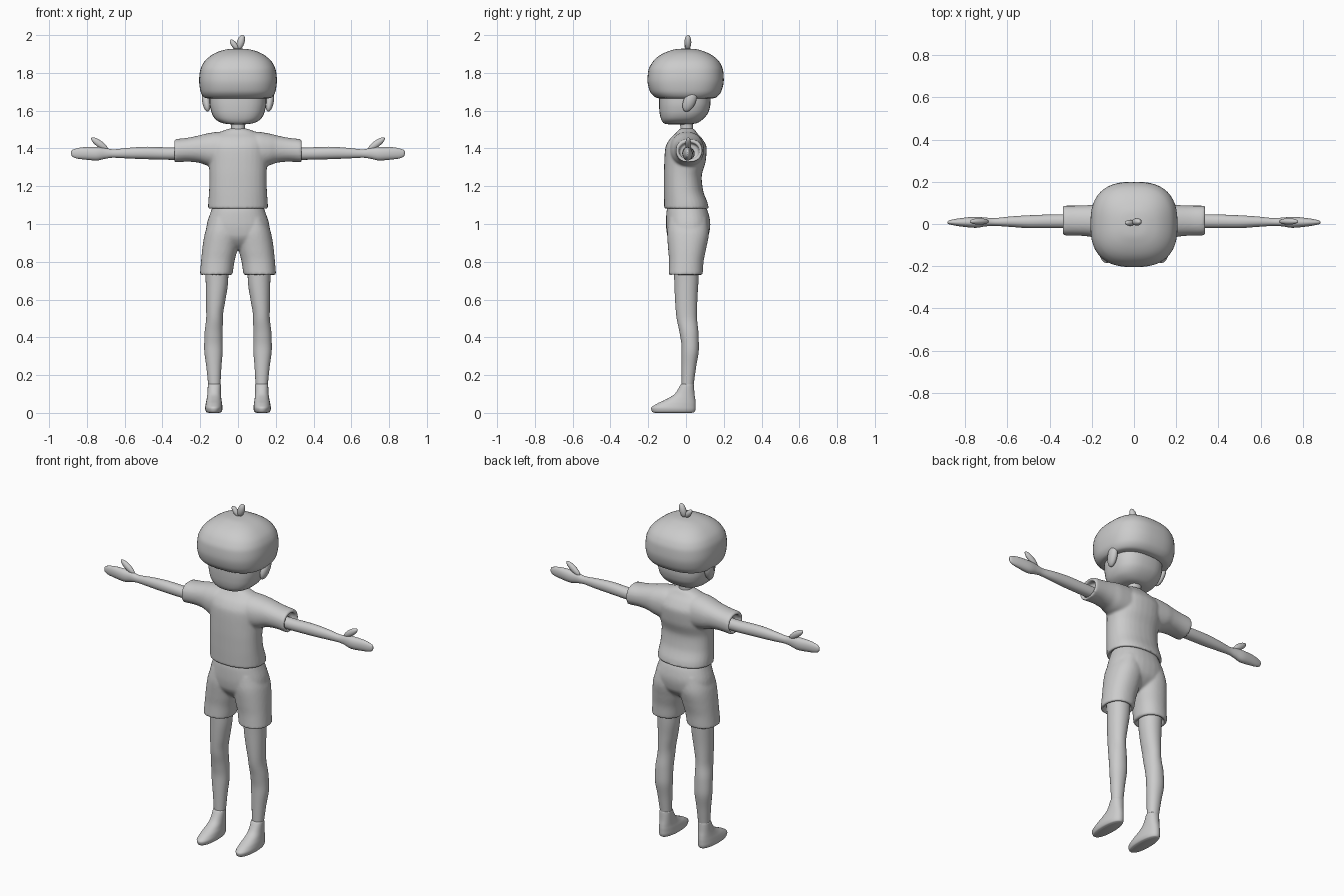
import bpy, bmesh
from math import cos, sin, pi, radians, copysign
from mathutils import Matrix, Vector, Euler


def smooth_rows(rows, steps):
    """Monotone cubic interpolation between measured sections."""
    def tangent(i, k):
        a = rows[i][k] - rows[i - 1][k] if i > 0 else None
        b = rows[i + 1][k] - rows[i][k] if i < len(rows) - 1 else None
        if a is None or b is None:
            return b if a is None else a
        return 2 * a * b / (a + b) if a * b > 0 else 0
    out = []
    for i in range(len(rows) - 1):
        for s in range(steps):
            t = s / steps
            row = []
            for k in range(5):
                p, q = rows[i][k], rows[i + 1][k]
                m, n = tangent(i, k), tangent(i + 1, k)
                row.append((2*t**3 - 3*t*t + 1)*p + (t**3 - 2*t*t + t)*m
                           + (3*t*t - 2*t**3)*q + (t**3 - t*t)*n)
            out.append(row)
    return out + [rows[-1]]


def loft(bm, rows, axis='Z', power=2.3, side=1, segs=32, steps=5):
    """Sections: (position, a_min, a_max, b_min, b_max); a,b = x,y for Z and y,z for X."""
    rings = []
    for t, a0, a1, b0, b1 in smooth_rows(rows, steps):
        ring = []
        for i in range(segs):
            c, s = cos(2 * pi * i / segs), sin(2 * pi * i / segs)
            a = (a0 + a1) / 2 + (a1 - a0) / 2 * copysign(abs(c) ** (2 / power), c)
            b = (b0 + b1) / 2 + (b1 - b0) / 2 * copysign(abs(s) ** (2 / power), s)
            co = (a, b, t) if axis == 'Z' else (t, a, b)
            ring.append(bm.verts.new((co[0] * side, co[1], co[2])))
        rings.append(ring)
    for r, q in zip(rings, rings[1:]):
        for i in range(segs):
            j = (i + 1) % segs
            bm.faces.new((r[i], r[j], q[j], q[i]))
    bm.faces.new(rings[0][::-1])
    bm.faces.new(rings[-1])


def blob(bm, centre, radii, rot=(0, 0, 0)):
    m = (Matrix.Translation(Vector(centre))
         @ Euler([radians(r) for r in rot]).to_matrix().to_4x4()
         @ Matrix.Diagonal((*radii, 1)))
    bmesh.ops.create_uvsphere(bm, u_segments=24, v_segments=14, radius=1, matrix=m)


def finish(bm, name, mirror=False, fuse=False):
    bmesh.ops.recalc_face_normals(bm, faces=bm.faces)
    for f in bm.faces:
        f.smooth = True
    for e in bm.edges:
        e.smooth = e.calc_face_angle(0) < radians(50)
    me = bpy.data.meshes.new(name)
    bm.to_mesh(me)
    bm.free()
    ob = bpy.data.objects.new(name, me)
    bpy.context.collection.objects.link(ob)
    if mirror:
        md = ob.modifiers.new("Mirror", 'MIRROR')
        md.use_mirror_merge = False
    if fuse:
        md = ob.modifiers.new("Fuse", 'REMESH')
        md.mode = 'VOXEL'
        md.voxel_size = 0.007
        md.use_smooth_shade = True
        md = ob.modifiers.new("Soften", 'SMOOTH')
        md.iterations = 6
    return ob


def sym(rows):
    """(z, half width, y_min, y_max) -> centred section."""
    return [(z, -w, w, y0, y1) for z, w, y0, y1 in rows]


# Head
bm = bmesh.new()
loft(bm, sym([(1.527, .03, -.09, .0), (1.532, .075, -.115, .05), (1.555, .12, -.132, .09),
              (1.60, .143, -.141, .122), (1.65, .15, -.143, .13), (1.75, .15, -.14, .13),
              (1.84, .08, -.08, .08)]), power=2.6)
finish(bm, "head")

# Hair cap with rolled-under rim
bm = bmesh.new()
loft(bm, sym([(1.685, .13, -.12, .11), (1.664, .15, -.132, .13), (1.668, .175, -.155, .155),
              (1.70, .198, -.19, .186), (1.76, .206, -.204, .2), (1.81, .201, -.2, .197),
              (1.85, .185, -.182, .182), (1.885, .152, -.15, .15), (1.912, .105, -.1, .1),
              (1.926, .05, -.05, .05), (1.929, .004, -.004, .004)]), power=2.6, segs=48)
finish(bm, "hair")

# Hair tuft
bm = bmesh.new()
blob(bm, (.014, .01, 1.962), (.02, .018, .041), (0, 18, 0))
blob(bm, (-.02, .005, 1.949), (.015, .014, .033), (0, -38, 0))
finish(bm, "hair_tuft")

# Ears
bm = bmesh.new()
blob(bm, (.168, .02, 1.652), (.022, .032, .062), (-24, 8, 0))
finish(bm, "ear", mirror=True)

# Neck
bm = bmesh.new()
loft(bm, sym([(1.46, .045, -.035, .045), (1.51, .036, -.03, .037), (1.56, .038, -.035, .04)]))
finish(bm, "neck")

# Shirt: torso and open sleeves fused
bm = bmesh.new()
loft(bm, sym([(1.105, .14, -.095, .1), (1.08, .143, -.098, .104), (1.08, .159, -.115, .121),
              (1.11, .158, -.116, .115), (1.18, .153, -.117, .09), (1.25, .151, -.117, .083),
              (1.33, .156, -.115, .104), (1.40, .16, -.11, .11), (1.45, .15, -.086, .087),
              (1.48, .11, -.055, .06), (1.502, .055, -.035, .043), (1.508, .03, -.02, .03)]))
for s in (1, -1):
    loft(bm, [(.03, -.07, .08, 1.29, 1.488), (.10, -.085, .095, 1.295, 1.488),
              (.16, -.075, .095, 1.308, 1.48), (.21, -.06, .09, 1.325, 1.468),
              (.27, -.055, .087, 1.33, 1.456), (.336, -.054, .087, 1.325, 1.447),
              (.336, -.038, .071, 1.341, 1.431), (.30, -.035, .068, 1.344, 1.428)],
         'X', 2.2, s)
finish(bm, "shirt", fuse=True)

# Shorts: pelvis and open legs fused
bm = bmesh.new()
loft(bm, sym([(1.10, .132, -.096, .1), (1.06, .146, -.104, .118), (1.0, .165, -.106, .129),
              (.94, .172, -.1, .12), (.89, .10, -.07, .08), (.865, .03, -.04, .04)]))
for s in (1, -1):
    loft(bm, [(.755, .05, .182, -.075, .072), (.729, .049, .185, -.076, .071),
              (.729, .032, .202, -.092, .087), (.80, .019, .196, -.09, .093),
              (.87, .002, .189, -.095, .107), (.95, -.01, .176, -.1, .121),
              (1.03, .02, .145, -.09, .11)], 'Z', 2.2, s)
finish(bm, "shorts", fuse=True)

# Arms with mitten hands
bm = bmesh.new()
loft(bm, [(.25, -.02, .046, 1.34, 1.405), (.35, -.02, .046, 1.34, 1.405),
          (.48, -.02, .042, 1.343, 1.409), (.58, -.014, .036, 1.347, 1.403),
          (.66, -.009, .028, 1.351, 1.395), (.70, -.011, .03, 1.346, 1.402),
          (.75, -.018, .034, 1.336, 1.408), (.81, -.013, .029, 1.341, 1.407),
          (.855, -.006, .022, 1.347, 1.4), (.878, .0, .016, 1.358, 1.391),
          (.884, .006, .01, 1.37, 1.38)], 'X', 2.1)
finish(bm, "arm", mirror=True)

# Thumbs
bm = bmesh.new()
blob(bm, (.733, .012, 1.424), (.054, .015, .018), (0, -36, 0))
finish(bm, "thumb", mirror=True)

# Legs
bm = bmesh.new()
loft(bm, [(.80, .05, .175, -.065, .07), (.70, .052, .171, -.062, .066),
          (.60, .066, .169, -.058, .06), (.51, .08, .168, -.051, .058),
          (.42, .081, .177, -.033, .066), (.34, .081, .179, -.023, .068),
          (.24, .088, .167, -.023, .053), (.13, .094, .156, -.023, .038)], power=2.1)
finish(bm, "leg", mirror=True)

# Feet
bm = bmesh.new()
loft(bm, [(0, .1, .155, -.165, .03), (.005, .088, .168, -.178, .045),
          (.025, .082, .174, -.185, .051), (.048, .084, .171, -.155, .051),
          (.072, .088, .166, -.105, .049), (.10, .09, .162, -.06, .045),
          (.15, .091, .159, -.028, .041), (.153, .095, .155, -.024, .038)], power=2.2)
finish(bm, "foot", mirror=True)
